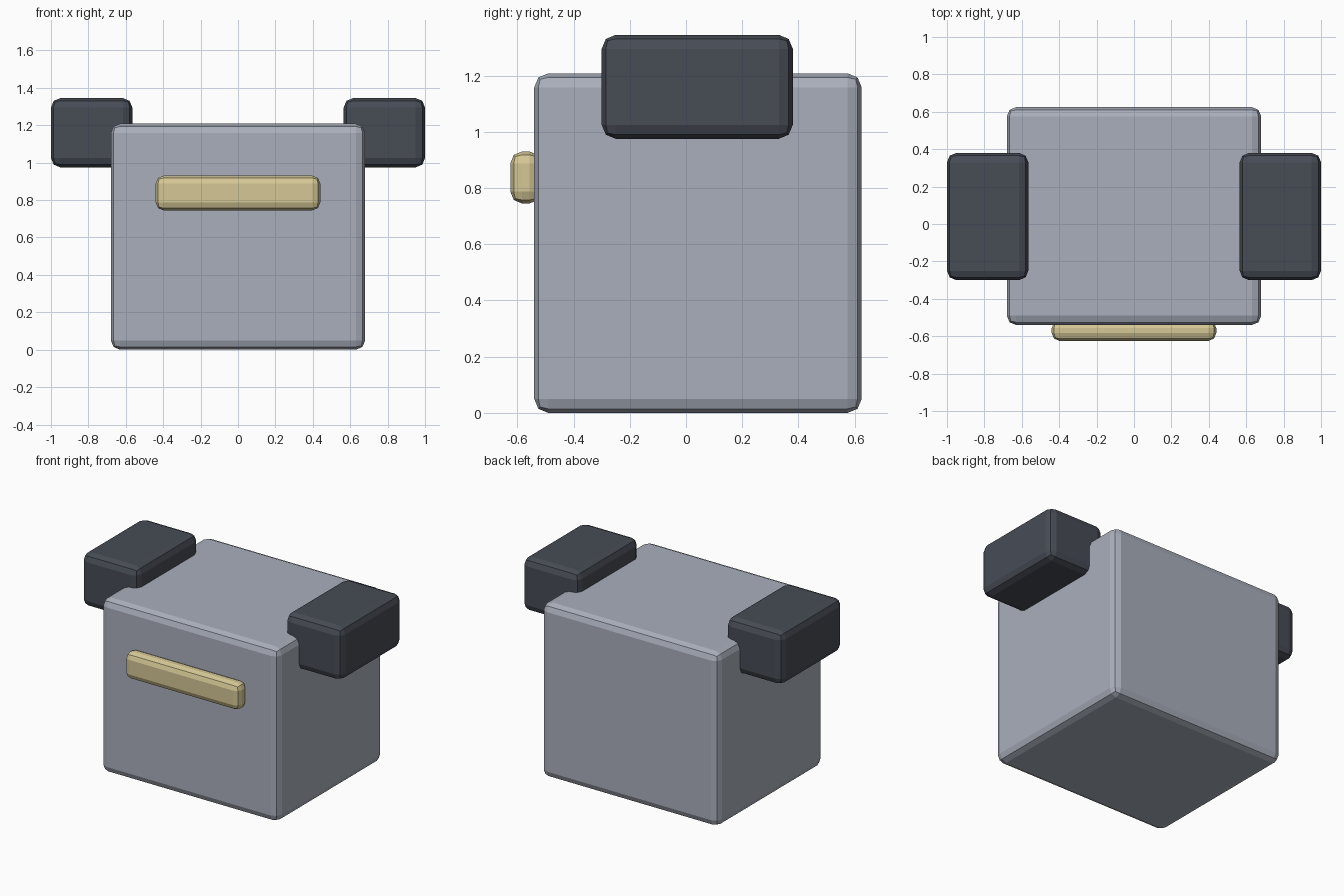
import bpy

cube = bpy.data.objects.get("Cube")
if cube:
    bpy.data.objects.remove(cube, do_unlink=True)


def make_material(name, rgb):
    mat = bpy.data.materials.new(name)
    mat.use_nodes = True
    colour = (*rgb, 1.0)
    mat.diffuse_color = colour
    bsdf = next(n for n in mat.node_tree.nodes if n.type == 'BSDF_PRINCIPLED')
    bsdf.inputs["Base Color"].default_value = colour
    bsdf.inputs["Roughness"].default_value = 0.7
    return mat


def bevelled_box(name, low, high, bevel, mat):
    """Box between two corners, with two-step rounded edges."""
    centre = [(a + b) / 2 for a, b in zip(low, high)]
    bpy.ops.mesh.primitive_cube_add(size=1, location=centre)
    obj = bpy.context.object
    obj.name = obj.data.name = name
    obj.scale = [b - a for a, b in zip(low, high)]
    bpy.ops.object.transform_apply(location=False, rotation=False, scale=True)
    obj.data.materials.append(mat)
    mod = obj.modifiers.new("Rounded edges", 'BEVEL')
    mod.width = bevel
    mod.segments = 2
    mod.limit_method = 'ANGLE'
    return obj


grey = make_material("light grey", (0.40, 0.43, 0.50))
charcoal = make_material("charcoal", (0.063, 0.072, 0.091))
gold = make_material("pale gold", (0.66, 0.57, 0.30))

# Main block
bevelled_box("body", (-0.68, -0.54, 0), (0.68, 0.625, 1.208), 0.05, grey)

# Side pads overlapping the upper edges
for side, x0, x1 in (("left", 0.565, 1.0), ("right", -1.0, -0.565)):
    bevelled_box(side + "_pad", (x0, -0.3, 0.975), (x1, 0.38, 1.345), 0.05, charcoal)

# Bar across the front
bevelled_box("front_bar", (-0.44, -0.625, 0.745), (0.44, -0.515, 0.93), 0.042, gold)
